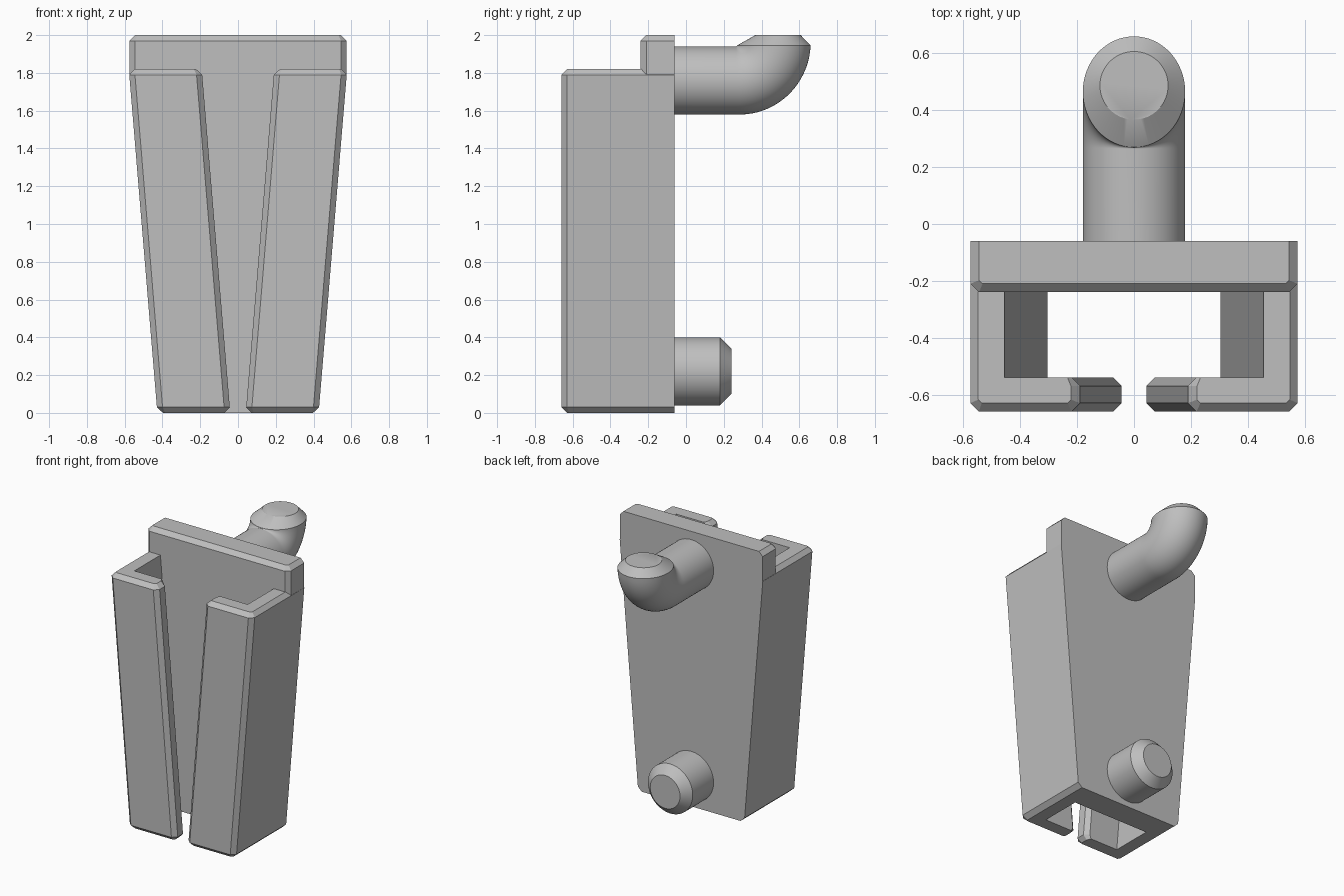
import bpy
import bmesh
import math

default = bpy.data.objects.get("Cube")
if default:
    bpy.data.objects.remove(default, do_unlink=True)

GREY = (0.52, 0.52, 0.52, 1.0)
grey = bpy.data.materials.new("light_grey_plastic")
grey.use_nodes = True
grey.diffuse_color = GREY
grey.node_tree.nodes["Principled BSDF"].inputs["Base Color"].default_value = GREY

CHAMFER = 0.03
BACK, PLATE_FRONT, LIP_BACK, FRONT = -0.06, -0.24, -0.54, -0.66


def loft(name, rings, smooth=False):
    """Skin a list of equal-length rings and cap both ends."""
    bm = bmesh.new()
    loops = [[bm.verts.new(p) for p in ring] for ring in rings]
    n = len(loops[0])
    for a, b in zip(loops, loops[1:]):
        for i in range(n):
            j = (i + 1) % n
            bm.faces.new((a[i], a[j], b[j], b[i]))
    bm.faces.new(loops[0][::-1])
    bm.faces.new(loops[-1])
    bmesh.ops.recalc_face_normals(bm, faces=bm.faces)
    mesh = bpy.data.meshes.new(name)
    bm.to_mesh(mesh)
    bm.free()
    mesh.materials.append(grey)
    obj = bpy.data.objects.new(name, mesh)
    bpy.context.collection.objects.link(obj)
    if smooth:
        bpy.ops.object.select_all(action='DESELECT')
        obj.select_set(True)
        bpy.context.view_layer.objects.active = obj
        bpy.ops.object.shade_smooth_by_angle(angle=math.radians(30))
    return obj


def mirrored(half, z):
    """Close a right-hand outline with its mirror image."""
    return [(x, y, z) for x, y in half] + [(-x, y, z) for x, y in reversed(half)]


# Tapered C-shaped channel with chamfered outer edges
def channel_ring(z, inset, back=BACK, inner=PLATE_FRONT):
    grow = 0.083 * z
    wall, inside, lip = 0.427 + grow, 0.305 + grow, 0.041 + grow
    c, k = CHAMFER, inset * 0.4
    return mirrored([
        (wall - inset, back),
        (wall - inset, FRONT + c + k),
        (wall - c - k, FRONT + inset),
        (lip + c + k, FRONT + inset),
        (lip + inset, FRONT + c + k),
        (lip + inset, LIP_BACK - c),
        (lip + c + k, LIP_BACK),
        (inside, LIP_BACK),
        (inside, inner)], z)


loft("channel_body", [
    channel_ring(0, CHAMFER),
    channel_ring(CHAMFER, 0),
    channel_ring(1.79, 0),
    channel_ring(1.82, CHAMFER, back=-0.09, inner=-0.2)])


# Raised top of the back plate
def plate_ring(z, inset):
    w, k = 0.575, inset * 0.4
    return mirrored([
        (w - inset, BACK),
        (w - inset, PLATE_FRONT + CHAMFER + k),
        (w - CHAMFER - k, PLATE_FRONT + inset)], z)


loft("back_plate_top", [plate_ring(1.79, 0), plate_ring(1.97, 0), plate_ring(2, CHAMFER)])


# Round pegs on the back
def round_ring(y, z, radius, height, tilt=0.0, segments=64):
    """Ellipse whose tall axis leans from vertical by the tilt angle."""
    ring = []
    for i in range(segments):
        a = math.tau * i / segments
        t = height * math.sin(a)
        ring.append((radius * math.cos(a), y - t * math.sin(tilt), z + t * math.cos(tilt)))
    return ring


R, TIP = 0.18, 0.12
loft("lower_peg", [
    round_ring(BACK, 0.22, R, R),
    round_ring(0.18, 0.22, R, R),
    round_ring(0.24, 0.22, TIP, TIP)], smooth=True)

# Upper hook: straight shank, upward bend, chamfered tip
hub_y, hub_z, steps = 0.265, 1.945, 20
hook = [round_ring(BACK, 1.76, R, R)]
for s in range(steps + 1):
    f = s / steps
    a = f * math.pi / 2
    height = R + 0.015 * f
    reach = height + 0.005
    hook.append(round_ring(hub_y + reach * math.sin(a), hub_z - reach * math.cos(a),
                           R, height, a))
hook.append(round_ring(0.487, 2.0, TIP, TIP, math.pi / 2))
loft("upper_hook", hook, smooth=True)
